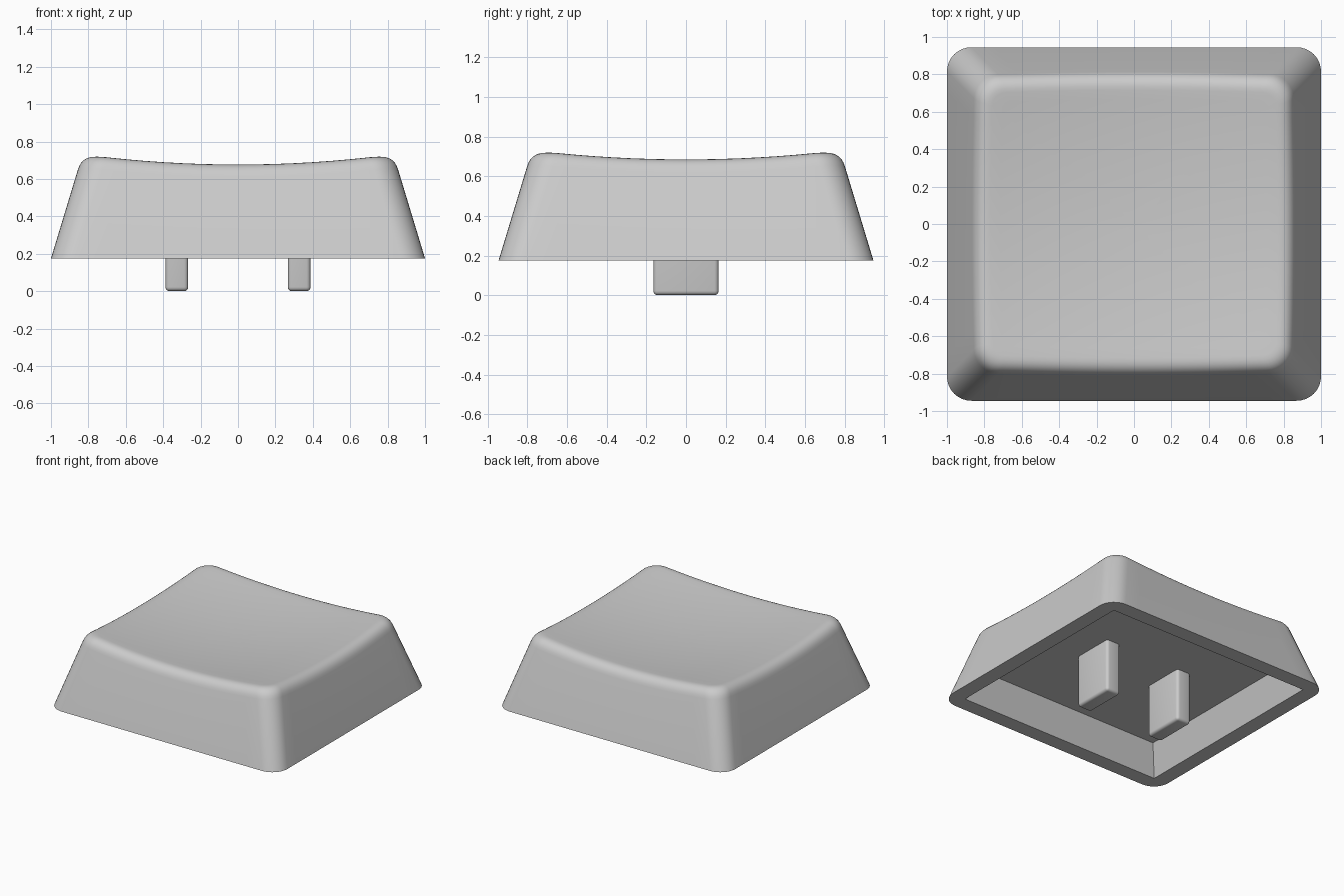
import bpy, bmesh, math

if "Cube" in bpy.data.objects:
    bpy.data.objects.remove(bpy.data.objects["Cube"])

Z0 = 0.175              # height of the bottom rim
HX, HY = 1.0, 0.945     # half size at the rim
SLOPE = 0.303           # inward lean of the walls
CORNER, SIDE = 8, 14    # segments per corner and per side

grey = bpy.data.materials.new("plain grey")
grey.diffuse_color = (0.6, 0.6, 0.6, 1)
grey.use_nodes = True
grey.node_tree.nodes["Principled BSDF"].inputs["Base Color"].default_value = grey.diffuse_color


def dish(x, y):
    """Height of the hollowed top surface."""
    return 0.635 + 0.082 * x * x + 0.08 * y * y


def outline(hx, hy, r):
    """Rounded rectangle, counter-clockwise, sides subdivided."""
    pts = []
    for q, (sx, sy) in enumerate([(1, 1), (-1, 1), (-1, -1), (1, -1)]):
        for i in range(CORNER + 1):
            a = math.pi / 2 * (q + i / CORNER)
            pts.append((sx * (hx - r) + r * math.cos(a),
                        sy * (hy - r) + r * math.sin(a)))
        # straight side running to the next corner
        x, y = pts[-1]
        ex, ey = ((-x, y), (x, -y))[q % 2]
        for i in range(1, SIDE):
            t = i / SIDE
            pts.append((x + (ex - x) * t, y + (ey - y) * t))
    return pts


def inset_outline(d, r=0.13):
    return outline(HX - d, HY - d, r)


def finish(bm, name):
    bmesh.ops.recalc_face_normals(bm, faces=bm.faces)
    mesh = bpy.data.meshes.new(name)
    bm.to_mesh(mesh)
    bm.free()
    mesh.materials.append(grey)
    ob = bpy.data.objects.new(name, mesh)
    bpy.context.collection.objects.link(ob)
    bpy.ops.object.select_all(action='DESELECT')
    ob.select_set(True)
    bpy.context.view_layer.objects.active = ob
    bpy.ops.object.shade_smooth_by_angle(angle=math.radians(35))
    return ob


def bridge(bm, a, b):
    n = len(a)
    for i in range(n):
        j = (i + 1) % n
        bm.faces.new((a[i], a[j], b[j], b[i]))


# ---- cap: leaning walls, rounded rim, dished top, hollow underside
base = inset_outline(0)
n = len(base)
columns = []
for i in range(n):
    # sharp corner where the wall meets the dish
    d = 0.16
    for _ in range(6):
        p = inset_outline(d)[i]
        d = SLOPE * (dish(*p) - Z0)
    tip = (*p, dish(*p))
    d_low = d - SLOPE * 0.075
    low = (*inset_outline(d_low)[i], Z0 + d_low / SLOPE)
    q = inset_outline(d + 0.075, 0.07)[i]
    high = (*q, dish(*q))
    col = [(*base[i], Z0)]
    for k in range(8):
        t = k / 7
        col.append(tuple((1 - t) ** 2 * a + 2 * t * (1 - t) * b + t * t * c
                         for a, b, c in zip(low, tip, high)))
    for s in (0.93, 0.84, 0.72, 0.58, 0.42, 0.25, 0.1):
        col.append((q[0] * s, q[1] * s, dish(q[0] * s, q[1] * s)))
    columns.append(col)

bm = bmesh.new()
rings = [[bm.verts.new(c[k]) for c in columns] for k in range(len(columns[0]))]
for lower, upper in zip(rings, rings[1:]):
    bridge(bm, lower, upper)
centre = bm.verts.new((0, 0, dish(0, 0)))
for i in range(n):
    bm.faces.new((rings[-1][i], rings[-1][(i + 1) % n], centre))

# square-cornered cavity below
SQUARE = [(1, 1), (-1, 1), (-1, -1), (1, -1)]
opening = [bm.verts.new((0.88 * x, 0.825 * y, Z0)) for x, y in SQUARE]
ceiling = [bm.verts.new((0.81 * x, 0.755 * y, 0.41)) for x, y in SQUARE]
bridge(bm, opening, ceiling)
bm.faces.new(ceiling)
step = CORNER + SIDE
for q in range(4):      # flat rim between the outline and the opening
    mid = q * step + CORNER // 2
    arc = [rings[0][(mid + i) % n] for i in range(step + 1)]
    bm.faces.new(arc + [opening[(q + 1) % 4], opening[q]])
finish(bm, "cap")

# ---- two mounting pegs hanging from the cavity ceiling
for side, name in ((-1, "left_peg"), (1, "right_peg")):
    bm = bmesh.new()
    bmesh.ops.create_cube(bm, size=1)
    for v in bm.verts:
        v.co = (side * 0.327 + v.co.x * 0.122, v.co.y * 0.33,
                0.42 * (v.co.z + 0.5))
    edges = [e for e in bm.edges if any(v.co.z < 0.1 for v in e.verts)]
    bmesh.ops.bevel(bm, geom=edges, offset=0.022, segments=4,
                    profile=0.5, affect='EDGES')
    finish(bm, name)
